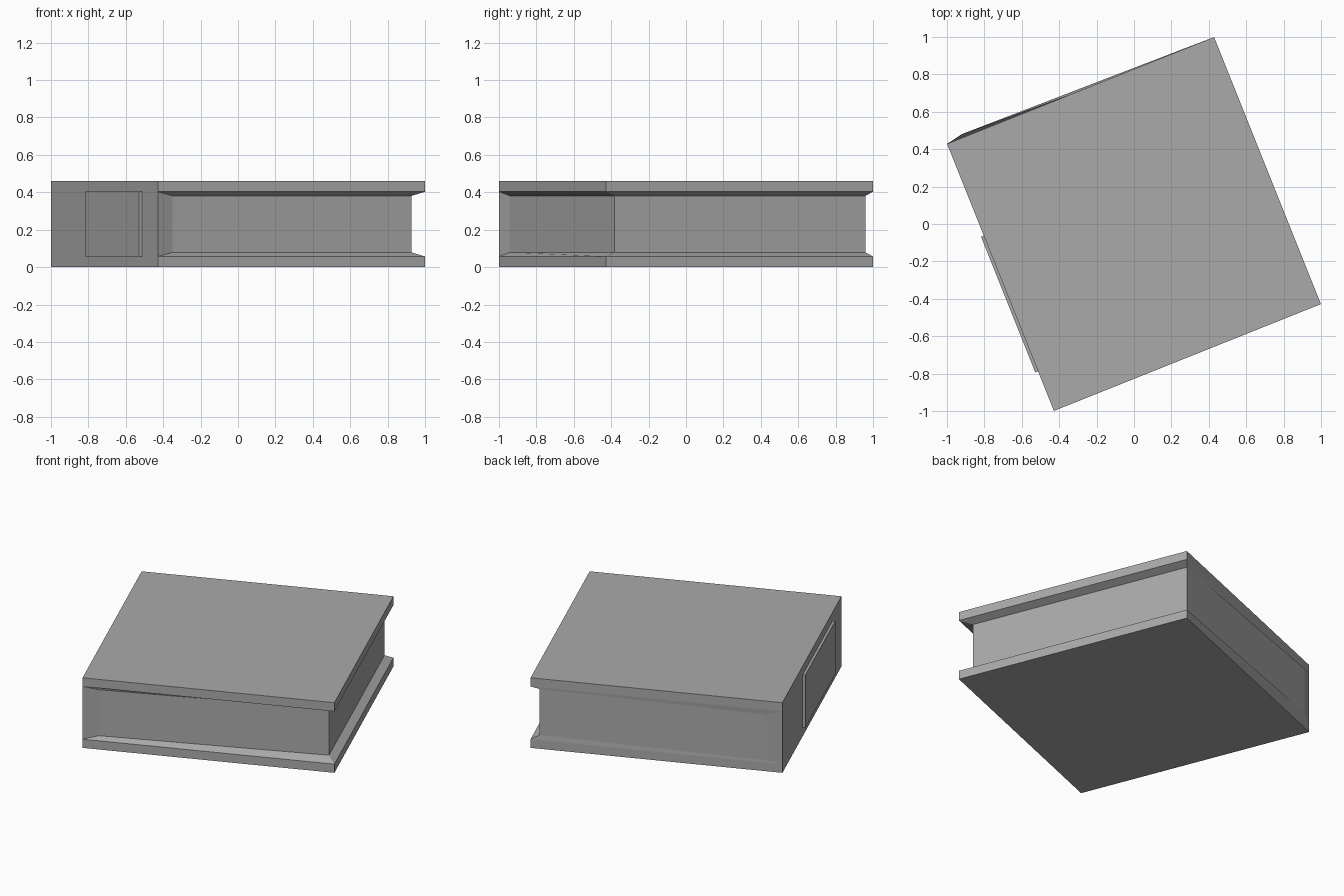
import bpy, bmesh, math
from mathutils import Matrix

cube = bpy.data.objects.get("Cube")
if cube:
    bpy.data.objects.remove(cube, do_unlink=True)

HALF, HEIGHT, COVER, LIP = 0.769, 0.46, 0.057, 0.022
TURN = Matrix.Rotation(math.radians(21.8), 4, 'Z')

grey = bpy.data.materials.new("book_grey")
grey.use_nodes = True
colour = (0.4, 0.4, 0.4, 1)
grey.diffuse_color = colour
grey.node_tree.nodes["Principled BSDF"].inputs["Base Color"].default_value = colour


def finish(name, bm):
    """Turn a bmesh into a flat-shaded object, set at the book's angle."""
    bmesh.ops.recalc_face_normals(bm, faces=bm.faces)
    bm.transform(TURN)
    mesh = bpy.data.meshes.new(name)
    bm.to_mesh(mesh)
    bm.free()
    mesh.materials.append(grey)
    obj = bpy.data.objects.new(name, mesh)
    bpy.context.collection.objects.link(obj)


def box(name, x0, x1, y0, y1, z0, z1):
    bm = bmesh.new()
    place = Matrix.Translation(((x0 + x1) / 2, (y0 + y1) / 2, (z0 + z1) / 2))
    size = Matrix.Diagonal((x1 - x0, y1 - y0, z1 - z0, 1))
    bmesh.ops.create_cube(bm, size=1, matrix=place @ size)
    finish(name, bm)


# Covers
box("bottom_cover", -HALF, HALF, -HALF, HALF, 0, COVER)
box("top_cover", -HALF, HALF, -HALF, HALF, HEIGHT - COVER, HEIGHT)

# Page block: sloped lips run in from the covers to slightly tapered pages
outer = [(-HALF, HALF), (HALF, HALF), (HALF, -HALF), (-HALF, -HALF)]
inner = [(-0.675, 0.788), (0.72, 0.745), (0.72, -0.70), (-0.675, -0.745)]
levels = [(outer, COVER), (inner, COVER + LIP),
          (inner, HEIGHT - COVER - LIP), (outer, HEIGHT - COVER)]
bm = bmesh.new()
rings = [[bm.verts.new((x, y, z)) for x, y in loop] for loop, z in levels]
for low, high in zip(rings, rings[1:]):
    for i in range(3):
        bm.faces.new((low[i], low[i + 1], high[i + 1], high[i]))
# Ends beside the spine, the spine itself, and the closing faces
for corner in (0, 3):
    bm.faces.new([ring[corner] for ring in rings])
bm.faces.new((rings[0][0], rings[0][3], rings[3][3], rings[3][0]))
bm.faces.new(rings[0])
bm.faces.new(rings[3])
finish("pages_and_spine", bm)

# Raised label on the spine
box("spine_label", -HALF - 0.016, -HALF + 0.01, -0.54, 0.24, COVER, HEIGHT - COVER)
